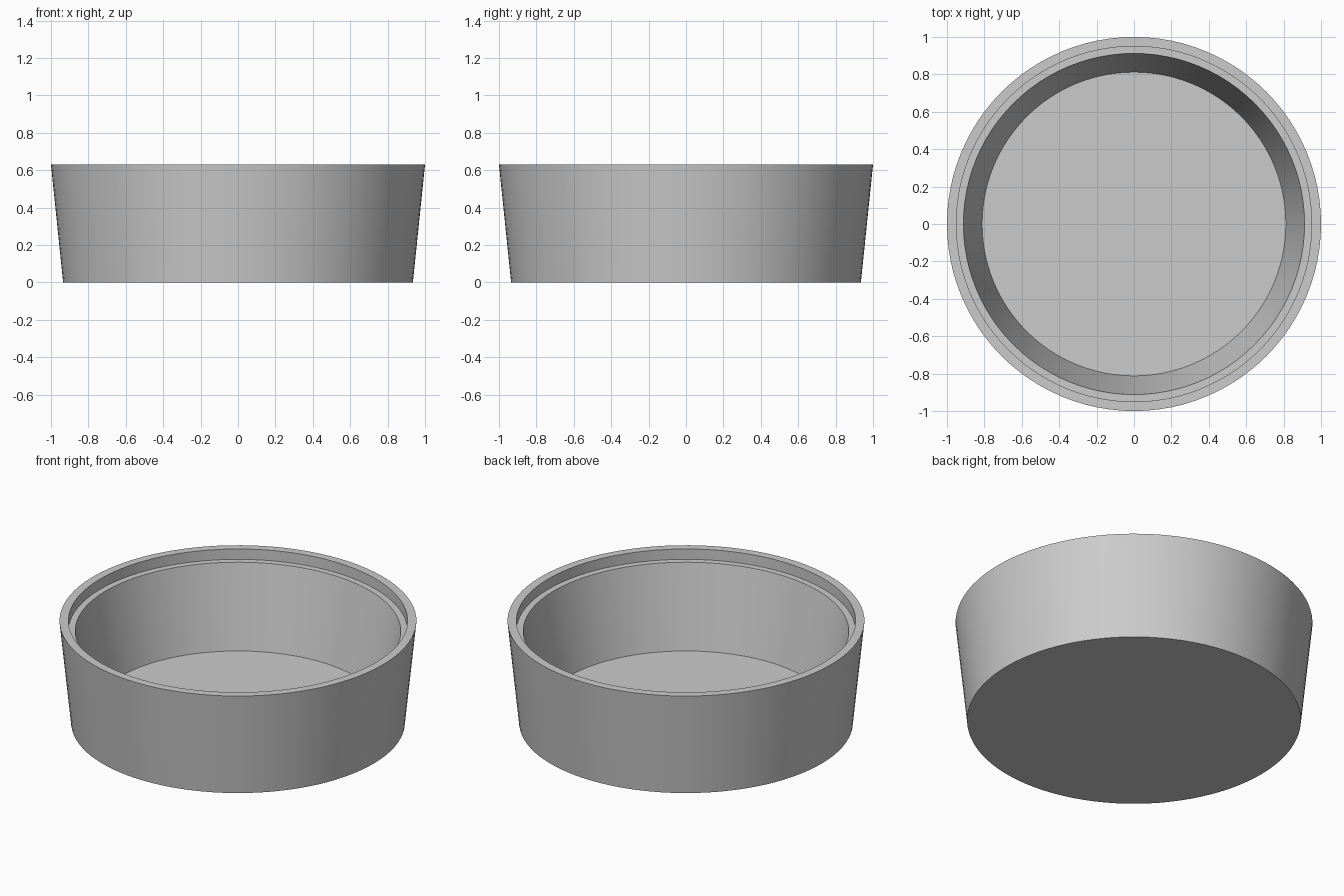
import bpy, bmesh, math
from mathutils import Matrix

cube = bpy.data.objects.get("Cube")
if cube:
    bpy.data.objects.remove(cube, do_unlink=True)

SEGMENTS = 96

# Plain grey
grey = bpy.data.materials.new("plain_grey")
grey.use_nodes = True
colour = (0.6, 0.6, 0.6, 1)
grey.diffuse_color = colour
grey.node_tree.nodes["Principled BSDF"].inputs["Base Color"].default_value = colour

# Bowl wall: base, tapered outside, rim, lid ledge, tapered inside, floor
profile = [(0.935, 0), (1, 0.63), (0.95, 0.63), (0.95, 0.566),
           (0.912, 0.566), (0.812, 0.064)]


def lathe(name, points, material):
    """Spin a profile about z and close both ends with flat discs."""
    bm = bmesh.new()
    rings = []
    for radius, z in points:
        ring = bmesh.ops.create_circle(
            bm, segments=SEGMENTS, radius=radius,
            matrix=Matrix.Translation((0, 0, z)))["verts"]
        rings.append(ring)
    for lower, upper in zip(rings, rings[1:]):
        for i in range(SEGMENTS):
            j = (i + 1) % SEGMENTS
            bm.faces.new((lower[i], lower[j], upper[j], upper[i]))
    bm.faces.new(rings[0])
    bm.faces.new(rings[-1])
    bmesh.ops.recalc_face_normals(bm, faces=bm.faces)
    mesh = bpy.data.meshes.new(name)
    bm.to_mesh(mesh)
    bm.free()
    mesh.materials.append(material)
    obj = bpy.data.objects.new(name, mesh)
    bpy.context.collection.objects.link(obj)
    return obj


bowl = lathe("round_bowl", profile, grey)
bpy.ops.object.select_all(action="DESELECT")
bowl.select_set(True)
bpy.context.view_layer.objects.active = bowl
bpy.ops.object.shade_smooth_by_angle(angle=math.radians(30))
